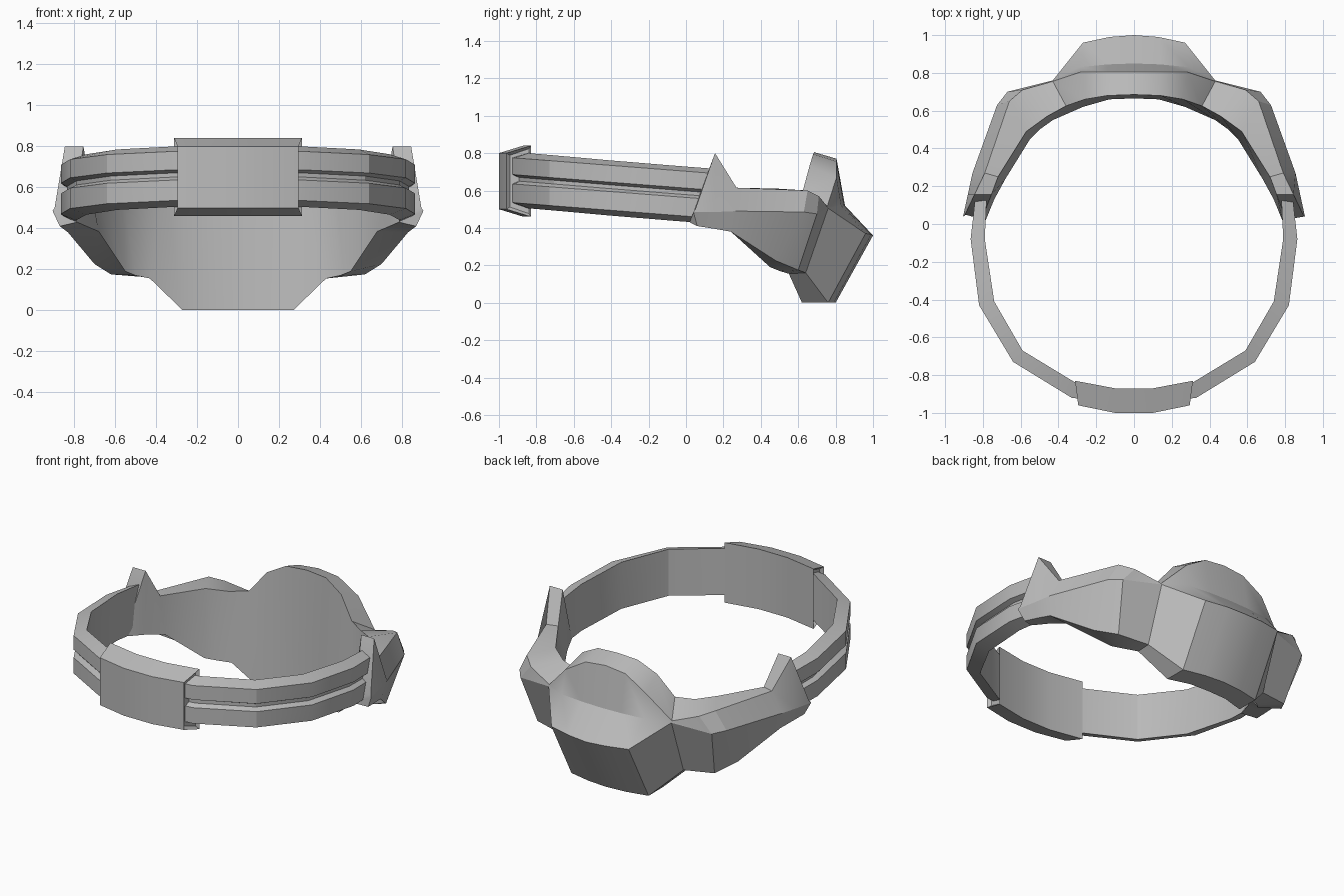
import bpy, bmesh, math
from mathutils import Vector

cube = bpy.data.objects.get("Cube")
if cube:
    bpy.data.objects.remove(cube)

GREY = (0.5, 0.5, 0.5, 1)
grey = bpy.data.materials.new("plain grey")
grey.use_nodes = True
grey.diffuse_color = GREY
grey.node_tree.nodes["Principled BSDF"].inputs["Base Color"].default_value = GREY


def mirrored(half):
    """Continue sections that run from the left end to the centre line."""
    other = [[(-x, y, z) for x, y, z in s] for s in reversed(half) if s[0][0] > 0]
    return half + other


def loft(name, sections, recess=None):
    """Skin closed sections one after another and cap both ends."""
    bm = bmesh.new()
    loops = [[bm.verts.new(p) for p in s] for s in sections]
    for a, b in zip(loops, loops[1:]):
        for i in range(len(a)):
            j = (i + 1) % len(a)
            bm.faces.new((a[i], a[j], b[j], b[i]))
    caps = [bm.faces.new(loops[0]), bm.faces.new(loops[-1])]
    if not recess:
        bmesh.ops.remove_doubles(bm, verts=bm.verts, dist=0.002)
    bmesh.ops.recalc_face_normals(bm, faces=bm.faces)
    if recess:
        for cap in caps:
            bmesh.ops.inset_region(bm, faces=[cap], thickness=recess, depth=-recess)
    mesh = bpy.data.meshes.new(name)
    bm.to_mesh(mesh)
    bm.free()
    mesh.materials.append(grey)
    obj = bpy.data.objects.new(name, mesh)
    bpy.context.collection.objects.link(obj)
    bpy.ops.object.select_all(action="DESELECT")
    obj.select_set(True)
    bpy.context.view_layer.objects.active = obj
    bpy.ops.object.shade_smooth_by_angle(angle=math.radians(25))
    return obj


# Mask: long edges, each running from the left ear tip to the centre line
inner_top = [(.8, .04, .49), (.755, .155, .8), (.72, .25, .615), (.57, .49, .61),
             (.46, .57, .59), (.36, .625, .6), (.26, .66, .73), (.14, .68, .795),
             (0, .685, .805)]
outer_top = [(.895, .05, .5), (.845, .155, .8), (.79, .27, .615), (.66, .65, .6),
             (.59, .71, .57), (.43, .755, .515), (.28, .805, .67), (.14, .805, .755),
             (0, .805, .77)]
ridge = [(.905, .04, .485), (.88, .155, .485), (.855, .27, .49), (.725, .63, .485),
         (.67, .7, .475), (.43, .76, .505), (.29, .83, .52), (.14, .845, .52),
         (0, .85, .52)]
nose_tip = ridge[:6] + [(.27, .96, .37), (.13, .99, .365), (0, 1, .36)]
outer_bottom = [(.87, .06, .41), (.85, .155, .395), (.83, .24, .38), (.7, .48, .225),
                (.62, .6, .175), (.43, .64, .16), (.27, .76, 0), (.13, .79, 0),
                (0, .8, 0)]
inner_bottom = [(.785, .02, .43), (.74, .13, .41), (.68, .24, .385), (.55, .45, .19),
                (.5, .5, .17), (.43, .55, .155), (.27, .62, 0), (.13, .66, 0),
                (0, .665, 0)]
rails = (inner_top, outer_top, ridge, nose_tip, outer_bottom, inner_bottom)
loft("mask", mirrored([list(s) for s in zip(*rails)]))

# Strap: grooved band, tilted upward to the front
# profile: (fraction from inner to outer side, height from the middle)
profile = [(0, .14), (1, .115), (1, .025), (.6, .01), (.6, -.01), (1, -.025),
           (1, -.125), (0, -.155)]
inner_path = [(.78, .14), (.79, -.08), (.74, -.41), (.59, -.67), (.31, -.84), (.1, -.88)]
outer_path = [(.84, .14), (.865, -.08), (.82, -.43), (.64, -.73), (.33, -.92), (.1, -.95)]
strap = []
for a, b in zip(inner_path, outer_path):
    middle = .588 - .078 * b[1]
    section = []
    for u, h in profile:
        p = Vector(a).lerp(Vector(b), u)
        section.append((p.x, p.y, middle + h))
    strap.append(section)
loft("strap", mirrored(strap))

# Front plate: curved block, flared toward the back, with recessed ends
plate = []
for front, back in (((.295, -.96), (.312, -.83)), ((.1, -1), (.1, -.87))):
    plate.append([(*front, .5), (*front, .8), (*back, .84), (*back, .46)])
loft("front_plate", mirrored(plate), recess=.02)
